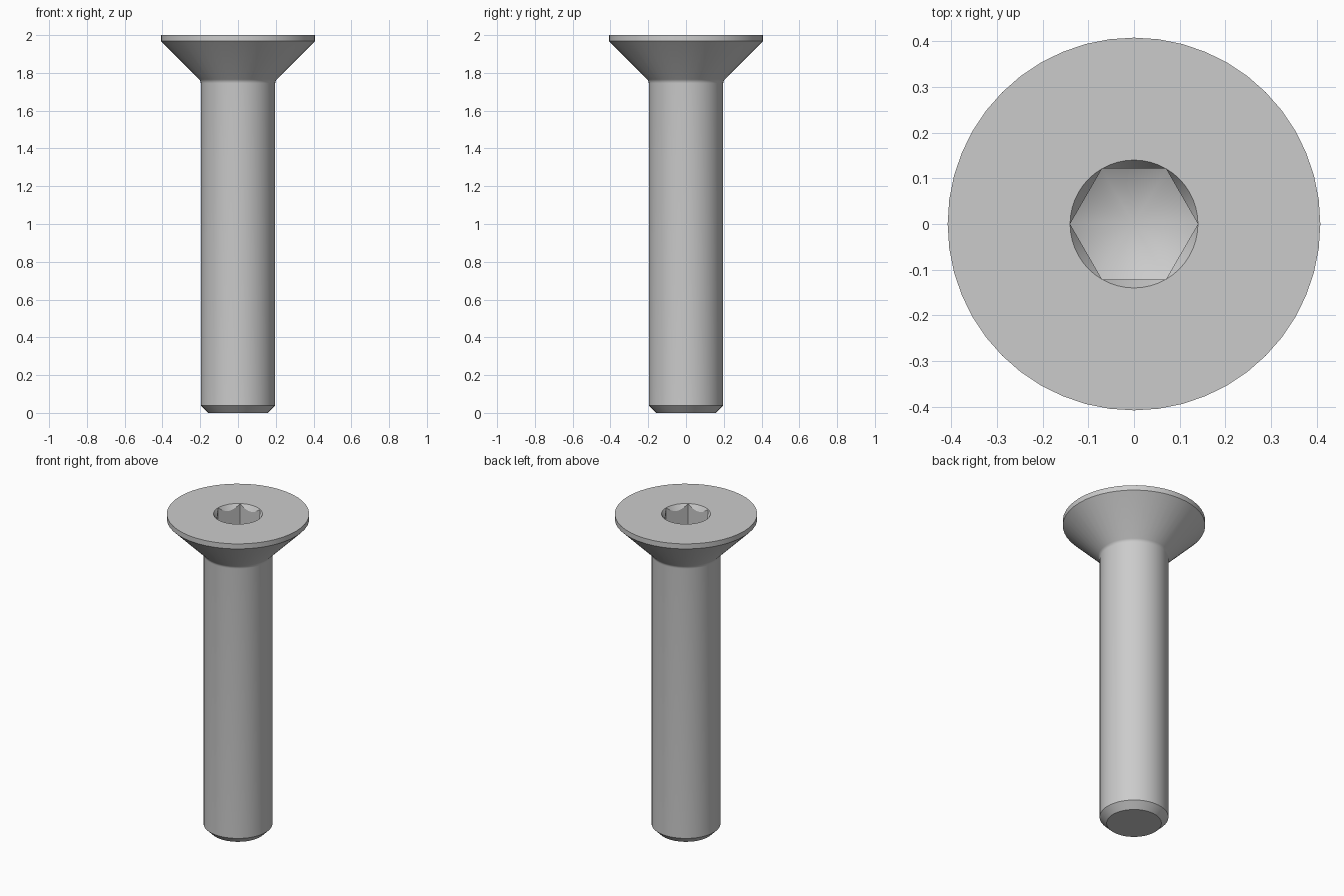
import bpy
import bmesh
import math

cube = bpy.data.objects.get("Cube")
if cube:
    bpy.data.objects.remove(cube, do_unlink=True)

SEGMENTS = 48
SOCKET_R = 0.14       # socket corner radius
SOCKET_Z = 1.82       # depth of the socket corners
TOP = 2.0
SHANK_R = 0.197
FILLET = 0.03

steel = bpy.data.materials.new("grey_steel")
steel.use_nodes = True
steel.diffuse_color = (0.6, 0.6, 0.6, 1)
steel.node_tree.nodes["Principled BSDF"].inputs["Base Color"].default_value = (0.6, 0.6, 0.6, 1)


def hex_radius(angle):
    """Distance from the axis to the hexagon wall, corners on the x axis."""
    sector = math.pi / 3
    return SOCKET_R * math.cos(sector / 2) / math.cos(angle % sector - sector / 2)


def fillet_points(steps=4):
    """Rounded transition from the shank into the 45 degree head cone."""
    start = 1.757 - FILLET * math.tan(math.pi / 8)
    for i in range(steps + 1):
        a = math.pi / 4 * i / steps
        yield SHANK_R + FILLET * (1 - math.cos(a)), start + FILLET * math.sin(a)


def add_ring(bm, shape):
    ring = []
    for i in range(SEGMENTS):
        a = 2 * math.pi * i / SEGMENTS
        r, z = shape(a)
        ring.append(bm.verts.new((r * math.cos(a), r * math.sin(a), z)))
    return ring


# Outer profile: point chamfer, shank, fillet, countersunk head, socket rim
profile = [(0.157, 0), (SHANK_R, 0.04), *fillet_points(),
           (0.408, 1.968), (0.408, TOP), (SOCKET_R, TOP)]
shapes = [lambda a, p=p: p for p in profile]

# Socket: steep conical lead-in cut by the hexagon, walls, drilled floor
shapes.append(lambda a: (hex_radius(a),
                         TOP - math.tan(math.radians(60)) * (SOCKET_R - hex_radius(a))))
shapes.append(lambda a: (hex_radius(a),
                         SOCKET_Z - math.tan(math.radians(30)) * (SOCKET_R - hex_radius(a))))

bm = bmesh.new()
rings = [add_ring(bm, s) for s in shapes]
bm.faces.new(reversed(rings[0]))
for low, high in zip(rings, rings[1:]):
    for i in range(SEGMENTS):
        j = (i + 1) % SEGMENTS
        bm.faces.new((low[i], low[j], high[j], high[i]))

# Conical socket floor
tip = bm.verts.new((0, 0, SOCKET_Z - math.tan(math.radians(30)) * SOCKET_R))
for i in range(SEGMENTS):
    bm.faces.new((rings[-1][i], rings[-1][(i + 1) % SEGMENTS], tip))

bmesh.ops.remove_doubles(bm, verts=bm.verts, dist=0.0001)
bmesh.ops.recalc_face_normals(bm, faces=bm.faces)
mesh = bpy.data.meshes.new("countersunk_screw")
bm.to_mesh(mesh)
bm.free()
mesh.materials.append(steel)

screw = bpy.data.objects.new("countersunk_screw", mesh)
bpy.context.collection.objects.link(screw)
bpy.ops.object.select_all(action='DESELECT')
screw.select_set(True)
bpy.context.view_layer.objects.active = screw
bpy.ops.object.shade_smooth_by_angle(angle=math.radians(25))
